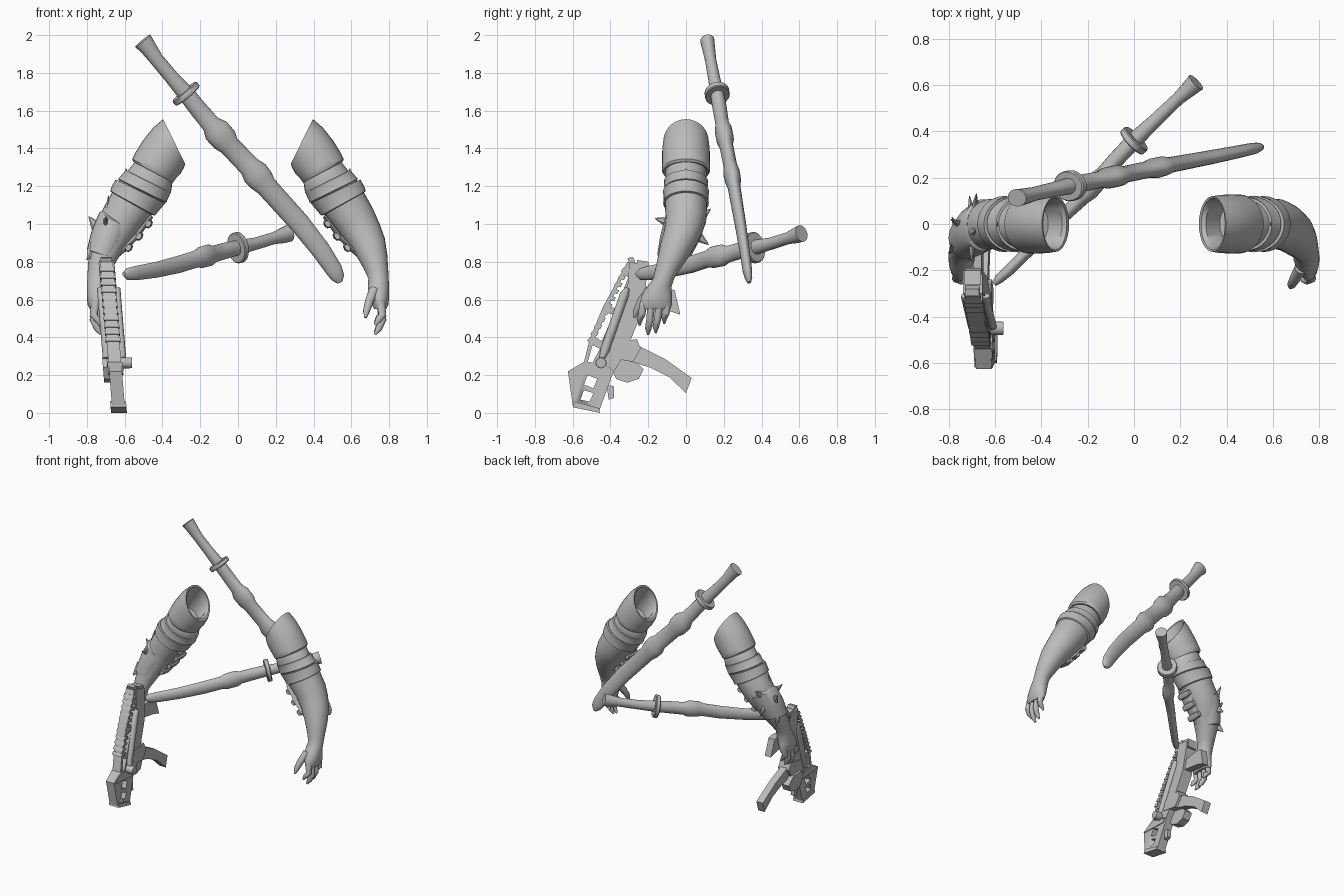
import bpy, bmesh, math
from mathutils import Vector as V

grey = bpy.data.materials.new("grey")
grey.diffuse_color = (0.5, 0.5, 0.5, 1)


def finish(name, bm, angle=40):
    bmesh.ops.recalc_face_normals(bm, faces=bm.faces)
    me = bpy.data.meshes.new(name)
    bm.to_mesh(me)
    bm.free()
    ob = bpy.data.objects.new(name, me)
    bpy.context.collection.objects.link(ob)
    me.materials.append(grey)
    bpy.ops.object.select_all(action='DESELECT')
    ob.select_set(True)
    bpy.context.view_layer.objects.active = ob
    bpy.ops.object.shade_smooth_by_angle(angle=math.radians(angle))
    return ob


def loft(name, rings, angle=40):
    """Skin a list of point rings and cap both ends."""
    bm = bmesh.new()
    loops = [[bm.verts.new(p) for p in r] for r in rings]
    n = len(loops[0])
    for a, b in zip(loops, loops[1:]):
        for i in range(n):
            j = (i + 1) % n
            bm.faces.new((a[i], a[j], b[j], b[i]))
    bm.faces.new(loops[0])
    bm.faces.new(loops[-1])
    return finish(name, bm, angle)


def sweep(name, stations, hint, n=16):
    """Elliptical tube; each station is (position, half width along hint, other half width)."""
    pts = [V(s[0]) for s in stations]
    rings = []
    for i, (_, a, b) in enumerate(stations):
        t = (pts[min(i + 1, len(pts) - 1)] - pts[max(i - 1, 0)]).normalized()
        h = V(hint)
        h = (h - t * h.dot(t)).normalized()
        k = t.cross(h)
        rings.append([pts[i] + h * a * math.cos(w) + k * b * math.sin(w)
                      for w in (math.tau * j / n for j in range(n))])
    return loft(name, rings)


def arm_loft(name, s, rows, n=28):
    """Rows hold inner x,z, outer x,z, y centre and y half width; s mirrors in x."""
    rings = []
    for x1, z1, x2, z2, yc, yh in rows:
        c, d = V(((x1 + x2) / 2, yc, (z1 + z2) / 2)), V(((x2 - x1) / 2, 0, (z2 - z1) / 2))
        ring = [c + d * math.cos(w) + V((0, yh * math.sin(w), 0))
                for w in (math.tau * j / n for j in range(n))]
        rings.append([V((s * p.x, p.y, p.z)) for p in ring])
    return loft(name, rings)


def spike(name, base, tip, r, n=6):
    base, tip = V(base), V(tip)
    d = (tip - base).normalized()
    return sweep(name, [(base, r, r * 0.5), (base.lerp(tip, 0.5), r * 0.6, r * 0.3),
                        (tip, 0.002, 0.002)], (0, 0.3, 1) if abs(d.z) < 0.9 else (0, 1, 0), n)


# Arms, mirrored
for s, side in ((1, "left"), (-1, "right")):
    arm_loft(side + "_cuff", s, [
        (.37, 1.27, .52, 1.35, 0, .10), (.31, 1.34, .42, 1.49, 0, .105),
        (.29, 1.335, .392, 1.54, 0, .112), (.28, 1.32, .397, 1.555, 0, .12),
        (.285, 1.30, .45, 1.51, 0, .125), (.305, 1.265, .505, 1.44, 0, .127),
        (.33, 1.24, .545, 1.375, 0, .128), (.34, 1.225, .56, 1.345, 0, .128),
        (.345, 1.22, .555, 1.33, 0, .122), (.37, 1.24, .53, 1.325, 0, .10)])
    arm_loft(side + "_forearm", s, [
        (.36, 1.25, .53, 1.34, 0, .10), (.347, 1.22, .55, 1.325, 0, .11),
        (.355, 1.165, .585, 1.28, 0, .108), (.40, 1.11, .635, 1.225, 0, .108),
        (.45, 1.055, .665, 1.17, 0, .112), (.52, .97, .715, 1.08, 0, .108),
        (.565, .915, .75, 1.0, -.015, .102), (.605, .865, .777, .925, -.04, .095),
        (.645, .80, .79, .84, -.07, .08), (.675, .745, .795, .765, -.10, .064),
        (.69, .71, .797, .715, -.118, .056), (.687, .67, .80, .67, -.14, .064),
        (.695, .62, .80, .62, -.155, .08), (.71, .575, .797, .575, -.16, .086),
        (.72, .55, .785, .55, -.162, .08)])
    # Raised armbands with flared edges
    arm_loft(side + "_upper_band", s, [
        (.36, 1.17, .57, 1.275, 0, .10), (.357, 1.165, .595, 1.285, 0, .117),
        (.375, 1.125, .625, 1.25, 0, .114), (.378, 1.115, .635, 1.24, 0, .118),
        (.40, 1.11, .62, 1.22, 0, .10)])
    arm_loft(side + "_lower_band", s, [
        (.40, 1.115, .62, 1.22, 0, .10), (.385, 1.11, .648, 1.235, 0, .122),
        (.415, 1.075, .668, 1.20, 0, .118), (.44, 1.045, .676, 1.175, 0, .121),
        (.47, 1.05, .65, 1.15, 0, .10)])
    spike(side + "_band_point", (s * .59, 0, 1.235), (s * .592, 0, 1.295), .04)
    # Fingers and thumb
    for i, (ky, ty, tz) in enumerate([(-.225, -.245, .465), (-.183, -.20, .415),
                                      (-.14, -.16, .425), (-.10, -.115, .475)]):
        x = s * .755
        sweep(f"{side}_finger_{i + 1}", [
            ((x, ky, .58), .02, .024), ((s * .765, (ky + ty) / 2, (.57 + tz) / 2), .019, .021),
            ((s * .745, ty, tz + .03), .017, .018), ((s * .725, ty, tz), .006, .007)],
            (0, 1, 0), 10)
    sweep(side + "_thumb", [((s * .72, -.19, .65), .03, .028), ((s * .695, -.235, .59), .024, .024),
                            ((s * .68, -.262, .54), .019, .019), ((s * .675, -.275, .505), .007, .007)],
          (0, 1, 0), 10)

# Spiked guard on the right forearm
arm_loft("forearm_guard", -1, [
    (.58, .99, .72, 1.07, 0, .09), (.565, .97, .735, 1.06, -.005, .112),
    (.60, .895, .775, .965, -.03, .108), (.645, .815, .80, .865, -.06, .092),
    (.67, .82, .77, .85, -.06, .07)])
for i, (b, t) in enumerate([((-.70, -.03, 1.03), (-.685, -.03, 1.15)),
                            ((-.70, -.06, 1.0), (-.70, -.165, 1.03)),
                            ((-.69, .05, 1.01), (-.68, .13, 1.08)),
                            ((-.73, -.01, .96), (-.79, .02, 1.04)),
                            ((-.70, .03, .96), (-.71, .12, .89)),
                            ((-.76, -.04, .88), (-.785, .03, .80)),
                            ((-.76, -.08, .88), (-.80, -.13, .81))]):
    spike(f"guard_spike_{i + 1}", b, t, .04)

# Straps and buckles on the inner forearms
for s, side in ((1, "left"), (-1, "right")):
    for i, (x, y, z) in enumerate([(.495, -.02, 1.0), (.545, -.03, .935), (.60, -.04, .875)]):
        sweep(f"{side}_buckle_{i + 1}", [((s * (x - .02), y - .055, z), .02, .014),
                                         ((s * (x - .022), y, z), .026, .02),
                                         ((s * (x - .02), y + .055, z), .02, .014)],
              (s * .6, 0, -.8), 8)
    sweep(side + "_buckle_strap", [((s * .46, -.02, 1.04), .05, .012), ((s * .54, -.03, .93), .05, .014),
                                   ((s * .63, -.05, .84), .035, .012)], (0, 1, 0), 8)


def disc(name, c, axis, r, r2, h, hint):
    c, a = V(c), V(axis).normalized() * h
    sweep(name, [(c - a, r * .94, r2 * .94), (c - a * .7, r, r2),
                 (c + a * .7, r, r2), (c + a, r * .94, r2 * .94)], hint, 24)


# Long sheathed sword
sweep("long_sword", [
    ((-.505, .113, 1.97), .052, .038), ((-.48, .118, 1.94), .045, .035),
    ((-.43, .13, 1.87), .037, .03), ((-.35, .148, 1.775), .038, .032),
    ((-.275, .165, 1.69), .045, .036), ((-.22, .177, 1.62), .047, .038),
    ((-.145, .192, 1.53), .05, .036), ((-.115, .198, 1.495), .072, .046),
    ((-.07, .208, 1.445), .07, .046), ((-.045, .213, 1.415), .056, .036),
    ((.06, .235, 1.305), .057, .036), ((.09, .241, 1.27), .072, .044),
    ((.125, .25, 1.23), .068, .042), ((.15, .254, 1.20), .057, .034),
    ((.33, .288, 1.0), .055, .03), ((.44, .31, .86), .051, .027),
    ((.51, .325, .755), .045, .025), ((.53, .331, .715), .035, .02),
    ((.54, .334, .69), .014, .01)], (.7, 0, .7), 20)
disc("long_sword_guard", (-.275, .165, 1.69), (.225, .05, -.27), .083, .066, .016, (.7, 0, .7))

# Short sheathed sword
sweep("short_sword", [
    ((.268, .612, .95), .045, .042), ((.24, .585, .94), .042, .036),
    ((.19, .54, .925), .032, .028), ((.09, .445, .895), .033, .03),
    ((0, .36, .875), .04, .036), ((-.08, .275, .855), .044, .035),
    ((-.13, .22, .84), .045, .033), ((-.15, .195, .835), .058, .042),
    ((-.195, .14, .823), .057, .04), ((-.22, .115, .815), .046, .032),
    ((-.31, .03, .787), .046, .029), ((-.43, -.09, .758), .042, .026),
    ((-.54, -.20, .74), .038, .024), ((-.585, -.24, .735), .032, .02),
    ((-.605, -.26, .735), .012, .01)], (0, 0, 1), 20)
disc("short_sword_guard", (0, .36, .875), (.26, .25, .07), .083, .07, .016, (0, 0, 1))


# Gun: side outlines given in hundredths of y and z, extruded along a leaning x plane
def gun_x(z):
    return -.63 - .083 * z


def plate(name, flat, half, dx=0):
    pts = [(a / 100, b / 100) for a, b in flat]
    return loft(name, [[V((gun_x(z) + dx + e, y, z)) for y, z in pts] for e in (-half, half)], 30)


body = plate("gun_body", [(-31, 80), (-20, 78), (-24, 53), (-32, 33), (-39, 20), (-46, 1),
                          (-60, 4), (-62.5, 22), (-54, 27), (-51, 39), (-44, 56)], .034)
# Openings through the frame and muzzle
for i, q in enumerate([
        [(-33, 73), (-30.5, 72), (-37, 55), (-41, 57)], [(-42, 53), (-38.5, 52), (-44.5, 38), (-48, 40)],
        [(-49.5, 36), (-45.5, 34), (-49.5, 26.5), (-52, 27)], [(-52, 20), (-47, 18), (-49, 13), (-54, 15)],
        [(-54, 12), (-49, 10.5), (-51, 6), (-56, 7)]]):
    cut = plate(f"opening_cutter_{i + 1}", q, .2)
    cut.hide_render = True
    cut.hide_viewport = True
    m = body.modifiers.new("opening", 'BOOLEAN')
    m.object, m.solver = cut, 'EXACT'

plate("gun_receiver", [(-30, 80), (-20, 78), (-23, 54), (-32, 32), (-38, 22), (-44, 26),
                       (-38, 46), (-31, 66)], .042)
plate("gun_muzzle_cap", [(-59, 6), (-46, 2.5), (-45.5, 0), (-60, 3)], .042)
plate("gun_muzzle_collar", [(-62, 21), (-41, 20), (-40, 23), (-54, 27)], .04)
plate("gun_rear_sight", [(-31, 82), (-28, 82.5), (-26, 78), (-29, 76)], .03)
plate("gun_rear_block", [(-26, 81), (-20, 80), (-19, 73), (-24, 73)], .036)
plate("gun_magazine_well", [(-40, 37), (-26, 39), (-24, 34), (-28, 27), (-40, 29)], .046)
plate("gun_magazine", [(-32, 37), (-24, 35), (-11, 28.5), (3, 18.5), (0, 10.5), (-9, 19),
                       (-19, 24), (-32, 28)], .027)
plate("gun_grip", [(-24, 64), (-10, 66), (-6, 65), (-3, 52), (-9, 54), (-23, 56)], .026)
plate("gun_trigger", [(-42, 15), (-38, 14), (-38, 8), (-41, 7)], .015)
plate("gun_foregrip", [(-40, 24), (-37, 18), (-31, 16), (-25, 18), (-22.5, 23), (-28, 29),
                       (-38, 29)], .03, -.035)
# Rail teeth along the leading edge
for i in range(11):
    f = i / 10
    y, z = -33 - 18 * f, 77 - 37 * f
    plate(f"rail_tooth_{i + 1}", [(y, z), (y + 3, z - 1), (y + 2, z - 3), (y - 1.5, z - 2)], .04)
# Side tubes, and the lamp on the near side
for dx, side in ((.042, "near"), (-.042, "far")):
    sweep(side + "_tube", [((gun_x(z) + dx, y, z), .02, r) for y, z, r in
                           [(-.31, .66, .012), (-.325, .63, .024), (-.43, .33, .024), (-.445, .29, .014)]],
          (1, 0, 0), 12)
disc("gun_lamp", (-.60, -.45, .265), (1, 0, 0), .029, .029, .038, (0, 0, 1))
